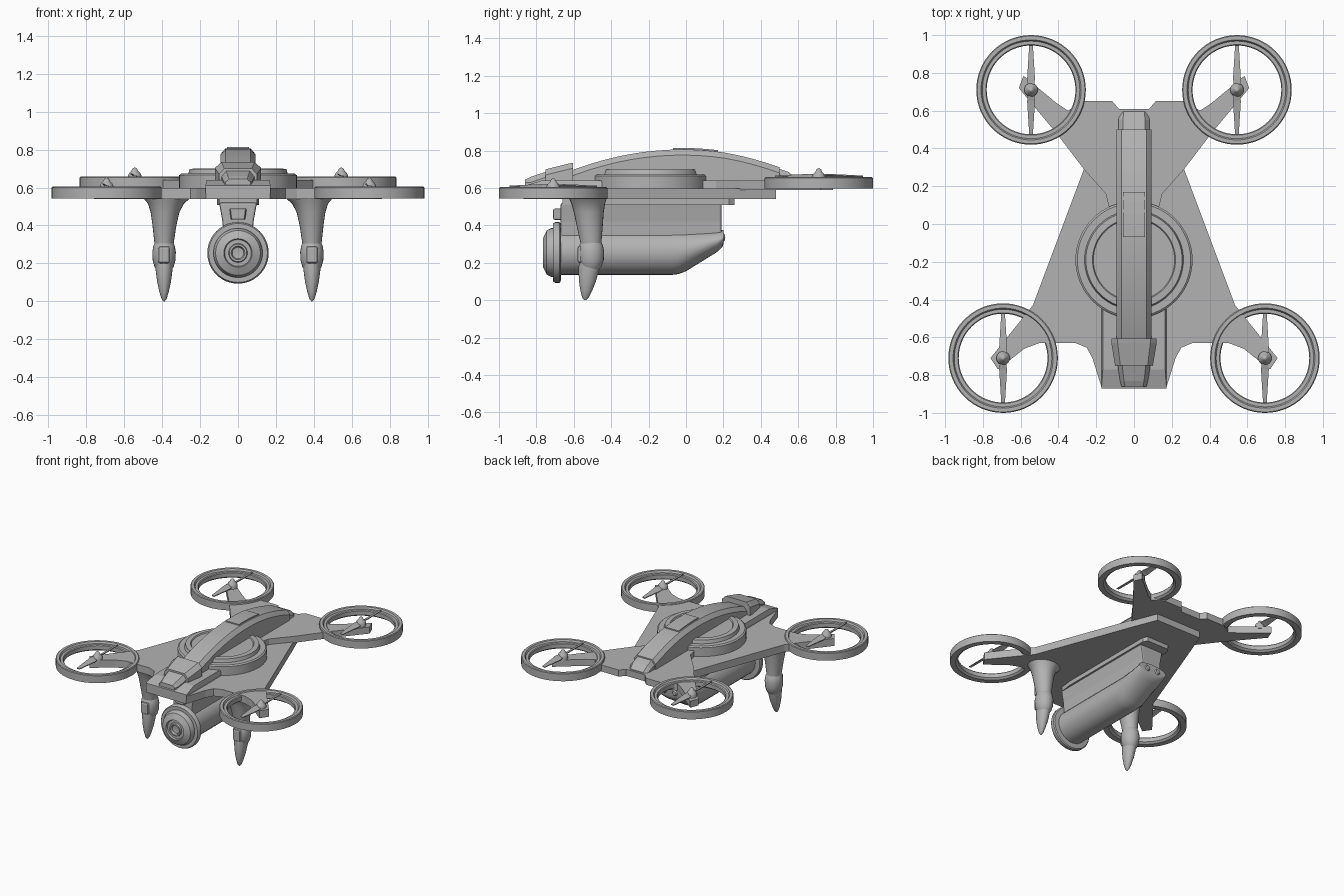
import bpy, bmesh, math
from mathutils import Matrix, Vector

if "Cube" in bpy.data.objects:
    bpy.data.objects.remove(bpy.data.objects["Cube"], do_unlink=True)

grey = bpy.data.materials.new("plain grey")
grey.use_nodes = True
COLOUR = (0.45, 0.45, 0.45, 1)
grey.diffuse_color = COLOUR
grey.node_tree.nodes["Principled BSDF"].inputs["Base Color"].default_value = COLOUR


def finish(name, bm, smooth=None, bevel=0):
    bmesh.ops.recalc_face_normals(bm, faces=bm.faces)
    mesh = bpy.data.meshes.new(name)
    bm.to_mesh(mesh)
    bm.free()
    mesh.materials.append(grey)
    obj = bpy.data.objects.new(name, mesh)
    bpy.context.collection.objects.link(obj)
    if bevel:
        mod = obj.modifiers.new("bevel", "BEVEL")
        mod.width, mod.segments, mod.limit_method = bevel, 2, "ANGLE"
    if smooth:
        bpy.ops.object.select_all(action="DESELECT")
        obj.select_set(True)
        bpy.context.view_layer.objects.active = obj
        bpy.ops.object.shade_smooth_by_angle(angle=math.radians(smooth))
    return obj


def loft(name, loops, smooth=None, bevel=0):
    """Skin a row of equal-length loops and cap both ends."""
    bm = bmesh.new()
    rows = [[bm.verts.new(p) for p in loop] for loop in loops]
    n = len(rows[0])
    for a, b in zip(rows, rows[1:]):
        for i in range(n):
            j = (i + 1) % n
            bm.faces.new((a[i], a[j], b[j], b[i]))
    bm.faces.new(rows[0])
    bm.faces.new(rows[-1])
    return finish(name, bm, smooth, bevel)


def plate(name, outline, z0, z1, mirror=True, bevel=0):
    """Flat slab from an outline, or from its +x half."""
    if mirror:
        outline = outline + [(-x, y) for x, y in reversed(outline)]
    return loft(name, [[(x, y, z) for x, y in outline] for z in (z0, z1)], bevel=bevel)


def lathe(name, profile, centre, axis="Z", closed=False, steps=48):
    """Turn (radius, height) points about an axis; height runs along -y for axis Y."""
    bm = bmesh.new()
    vs = [bm.verts.new((r, 0, h)) for r, h in profile]
    pairs = list(zip(vs, vs[1:])) + ([(vs[-1], vs[0])] if closed else [])
    edges = [bm.edges.new(p) for p in pairs]
    bmesh.ops.spin(bm, geom=vs + edges, axis=(0, 0, 1), cent=(0, 0, 0),
                   angle=math.tau, steps=steps, use_merge=False)
    bmesh.ops.remove_doubles(bm, verts=bm.verts, dist=0.0005)
    turn = Matrix.Rotation(math.pi / 2, 4, "X") if axis == "Y" else Matrix()
    bmesh.ops.transform(bm, matrix=Matrix.Translation(Vector(centre)) @ turn, verts=bm.verts)
    return finish(name, bm, 35)


def ellipse(cx, cy, rx, ry, z, n=24):
    return [(cx + rx * math.cos(math.tau * i / n), cy + ry * math.sin(math.tau * i / n), z)
            for i in range(n)]


# Hull plates: lower deck with front arms, upper rear deck with rear arms
plate("lower_deck", [(0.17, -0.87), (0.22, -0.71), (0.25, -0.655), (0.31, -0.63), (0.5, -0.63),
                     (0.58, -0.66), (0.72, -0.77), (0.76, -0.71), (0.535, -0.43),
                     (0.265, 0.29), (0.19, 0.48)], 0.54, 0.597)
plate("rear_deck", [(0.13, 0.08), (0.15, 0.16), (0.265, 0.29), (0.41, 0.48), (0.61, 0.72),
                    (0.585, 0.785), (0.41, 0.64), (0.35, 0.6), (0.27, 0.65), (0.115, 0.65),
                    (0.08, 0.61)], 0.59, 0.64)

# Raised nose and stepped disc
loft("nose_block", [[(s * w, y, z) for s, y in ((-1, -0.45), (1, -0.45), (1, f), (-1, f))]
                    for w, f, z in ((0.172, -0.87, 0.57), (0.172, -0.87, 0.61), (0.165, -0.77, 0.64))])
lathe("disc", [(0, 0.59), (0.31, 0.59), (0.31, 0.665), (0.3, 0.673), (0.262, 0.673),
               (0.255, 0.698), (0.22, 0.7), (0.215, 0.692), (0, 0.692)], (0, -0.19, 0), steps=64)


# Arched spine
def arch(y):
    return 0.806 - 0.32 * (y + 0.02) ** 2 - (0.03 * max(0, y - 0.2))


def spine_loop(y, w, top, base=0.59, chamfer=0.03):
    half = [(w, base), (w, top - chamfer), (w * 0.78, top - 0.006), (w * 0.72, top)]
    return [(x, y, z) for x, z in half + [(-x, z) for x, z in reversed(half)]]


ys = [-0.66 + 0.0725 * i for i in range(17)]
loft("spine", [spine_loop(y, 0.092, arch(y)) for y in ys], smooth=20)
loft("spine_tail", [spine_loop(0.49, 0.082, 0.705), spine_loop(0.55, 0.082, 0.685),
                    spine_loop(0.595, 0.075, 0.645)])
ys = [-0.07 + 0.06 * i for i in range(5)]
loft("spine_panel", [[(-0.057, y, arch(y) - 0.01), (-0.057, y, arch(y) + 0.008),
                      (0.057, y, arch(y) + 0.008), (0.057, y, arch(y) - 0.01)] for y in ys])
loft("spine_head", [spine_loop(-0.605, 0.12, 0.735), spine_loop(-0.63, 0.12, 0.73),
                    spine_loop(-0.75, 0.1, 0.7)])
loft("spine_snout", [spine_loop(-0.74, 0.088, 0.69), spine_loop(-0.83, 0.074, 0.66),
                     spine_loop(-0.86, 0.066, 0.645, 0.61, 0.015)])

# Underslung pod: mounting rail, neck, tapered body, flange and lens
plate("pod_rail", [(0.1, -0.66), (0.112, -0.56), (0.112, 0.23), (0.09, 0.26)], 0.508, 0.545)
loft("pod_neck", [[(s * w, y, z) for s, y in ((-1, -0.67), (1, -0.67), (1, 0.19), (-1, 0.19))]
                  for w, z in ((0.075, 0.33), (0.082, 0.42), (0.1, 0.52))], bevel=0.01)


def pod_loop(y, low, n=28):
    loop = []
    for i in range(n):
        a = math.tau * i / n
        x, z = 0.12 * math.cos(a), 0.12 * math.sin(a)
        loop.append((x, y, 0.375 + (z - 0.12) * (0.375 - low) / 0.24))
    return loop


loft("pod_body", [pod_loop(y, low) for y, low in
                  ((-0.7, 0.135), (-0.08, 0.135), (-0.04, 0.14), (0, 0.155),
                   (0.17, 0.26), (0.195, 0.285), (0.2, 0.3))], smooth=35)
lathe("pod_flange", [(0, 0.66), (0.155, 0.67), (0.162, 0.677), (0.162, 0.7), (0.155, 0.71),
                     (0.13, 0.71), (0.13, 0.72), (0.118, 0.745), (0.075, 0.765), (0.07, 0.752),
                     (0.05, 0.752), (0.046, 0.765), (0.036, 0.765), (0.03, 0.75), (0, 0.745)],
      (0, 0, 0.255), "Y")
loft("neck_sensor", [[(s * w, y, z) for s, z in ((-1, 0.43), (1, 0.43), (1.2, 0.49), (-1.2, 0.49))]
                     for w, y in ((0.035, -0.71), (0.04, -0.64))], bevel=0.008)
for x in (-0.045, 0.045):
    lathe("pod_rear_light", [(0, -0.21), (0.015, -0.208), (0.022, -0.2), (0.022, -0.17)],
          (x, 0, 0.335), "Y", steps=16)

# Legs: flared strut, rounded joint and pointed foot
for s in (-1, 1):
    strut = [(0.375, 0.125, 0.1, 0.545), (0.38, 0.095, 0.09, 0.515), (0.385, 0.076, 0.08, 0.47),
             (0.388, 0.063, 0.07, 0.4), (0.39, 0.05, 0.055, 0.3), (0.39, 0.045, 0.055, 0.25)]
    loft("leg_strut", [ellipse(s * x, -0.525 + (0.545 - z) * 0.07, rx, ry, z)
                       for x, rx, ry, z in strut], smooth=40)
    joint = [(0.035, 0.16), (0.05, 0.18), (0.06, 0.215), (0.062, 0.26), (0.056, 0.295), (0.042, 0.32)]
    loft("leg_joint", [ellipse(s * 0.39, -0.507, r, r * 1.12, z) for r, z in joint], smooth=50)
    plate("joint_cover", [(s * 0.36, -0.58), (s * 0.42, -0.58), (s * 0.425, -0.52), (s * 0.355, -0.52)],
          0.2, 0.29, mirror=False, bevel=0.012)
    foot = [(0.046, 0.2), (0.044, 0.16), (0.036, 0.1), (0.025, 0.05), (0.014, 0.014), (0.004, 0)]
    loft("leg_foot", [ellipse(s * 0.39, -0.515 - (0.2 - z) * 0.12, r, r * 1.25, z)
                      for r, z in foot], smooth=50)


# Rotors: guard ring, hub cone and two pitched blades
def rotor(place, x, y, z):
    ring = [(0.29, -0.03), (0.29, 0.026), (0.285, 0.031), (0.265, 0.031), (0.258, 0.018),
            (0.24, 0.018), (0.235, 0.012), (0.235, -0.018), (0.25, -0.03)]
    lathe(place + "_rotor_ring", ring, (x, y, z), closed=True, steps=64)
    hub = [(0, 0), (0.036, 0), (0.036, 0.035), (0.03, 0.048), (0.018, 0.06), (0.012, 0.073), (0, 0.08)]
    lathe(place + "_rotor_hub", hub, (x, y, z), steps=24)
    for side in (-1, 1):
        loops = []
        for reach, half, pitch in ((0.02, 0.018, 0.5), (0.06, 0.023, 0.45), (0.235, 0.01, 0.15)):
            across = Vector((math.cos(pitch), 0, side * math.sin(pitch))) * half
            thick = Vector((0, 0, 0.003))
            mid = Vector((x, y + side * reach, z + 0.035))
            loops.append([mid + across + thick, mid - across + thick,
                          mid - across - thick, mid + across - thick])
        loft(place + "_rotor_blade", loops)


for s, name in ((1, "left"), (-1, "right")):
    rotor("front_" + name, s * 0.693, -0.71, 0.573)
    rotor("rear_" + name, s * 0.545, 0.71, 0.627)
